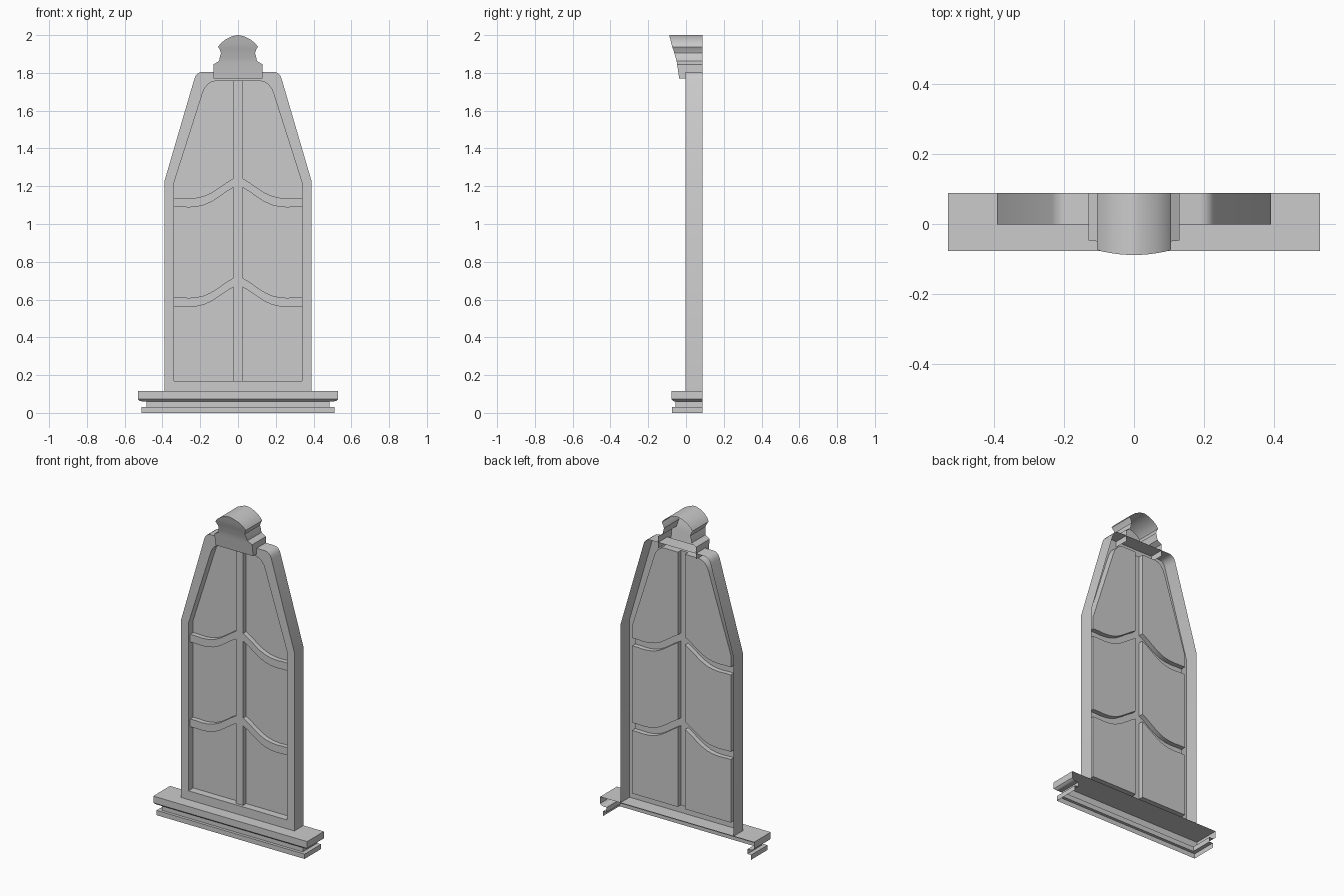
import bpy, bmesh, math

if "Cube" in bpy.data.objects:
    bpy.data.objects.remove(bpy.data.objects["Cube"])

BACK, FRONT, BAR_Y, GLASS_Y = 0.088, -0.002, 0.015, 0.045


def face(bm, pts):
    bm.faces.new([bm.verts.new(p) for p in pts])


def strip(bm, a, b, closed=False):
    """Quads between two equally long rows of points."""
    n = len(a)
    for i in range(n if closed else n - 1):
        j = (i + 1) % n
        face(bm, [a[i], a[j], b[j], b[i]])


def at(pts, y):
    return [(x, y, z) for x, z in pts]


def both_sides(half):
    """Mirror a right-half outline (bottom to top) into a full loop."""
    return half + [(-x, z) for x, z in reversed(half)]


def finish(bm, name):
    bmesh.ops.remove_doubles(bm, verts=bm.verts, dist=0.0002)
    bmesh.ops.recalc_face_normals(bm, faces=bm.faces)
    # open-backed shell: the visible side must face the front
    if sum(f.normal.y * f.calc_area() for f in bm.faces) > 0:
        bmesh.ops.reverse_faces(bm, faces=bm.faces)
    me = bpy.data.meshes.new(name)
    bm.to_mesh(me)
    bm.free()
    ob = bpy.data.objects.new(name, me)
    bpy.context.collection.objects.link(ob)
    bpy.ops.object.select_all(action='DESELECT')
    ob.select_set(True)
    bpy.context.view_layer.objects.active = ob
    bpy.ops.object.shade_smooth_by_angle(angle=math.radians(30))


# window frame with rounded shoulders
outer = [(0.39, 0.115), (0.39, 1.225), (0.232, 1.765), (0.226, 1.782),
         (0.216, 1.795), (0.203, 1.803), (0.188, 1.806)]
inner = [(0.34, 0.17), (0.34, 1.215), (0.19, 1.685), (0.18, 1.712),
         (0.164, 1.735), (0.145, 1.75), (0.12, 1.757)]
bm = bmesh.new()
o, i = both_sides(outer), both_sides(inner)
strip(bm, at(o, BACK), at(o, FRONT))
strip(bm, at(o, FRONT), at(i, FRONT), True)
strip(bm, at(i, FRONT), at(i, BAR_Y), True)

# curved glazing bars: (x, rise) measured from the mullion outwards
curve = [(0.025, 0.103), (0.06, 0.082), (0.10, 0.054), (0.14, 0.028),
         (0.18, 0.010), (0.22, 0.001), (0.26, -0.002), (0.30, 0), (0.34, 0)]


def bar_edge(z):
    return [(x, z + r) for x, r in curve]


bars = [(bar_edge(z), bar_edge(z + 0.048)) for z in (0.563, 1.09)]
sill_edge = [(0.025, 0.17), (0.34, 0.17)]
head_edge = [(0.025, 1.757)] + inner[:0:-1]
panes = [(sill_edge, bars[0][0]), (bars[0][1], bars[1][0]), (bars[1][1], head_edge)]

for s in (1, -1):
    # recessed glass panes with their reveals
    for low, high in panes:
        loop = [(s * x, z) for x, z in low + high[::-1]]
        strip(bm, at(loop, BAR_Y), at(loop, GLASS_Y), True)
        face(bm, at(loop, GLASS_Y))
    # curved bar fronts
    for low, high in bars:
        strip(bm, at([(s * x, z) for x, z in low], BAR_Y),
              at([(s * x, z) for x, z in high], BAR_Y))

# central mullion front
post = [e[0] for pair in panes for e in pair]
strip(bm, at(post, BAR_Y), at([(-x, z) for x, z in post], BAR_Y))
finish(bm, "window_frame")

# moulded sill, open at the back: (half width, front y, z)
bm = bmesh.new()
profile = [(0.51, -0.073, 0), (0.51, -0.073, 0.03), (0.485, -0.055, 0.03),
           (0.485, -0.055, 0.06), (0.506, -0.06, 0.06), (0.52, -0.068, 0.064),
           (0.53, -0.077, 0.073), (0.53, -0.077, 0.115)]
rows = [[(-w, BACK, z), (-w, y, z), (w, y, z), (w, BACK, z)] for w, y, z in profile]
for a, b in zip(rows, rows[1:]):
    strip(bm, a, b)
face(bm, rows[-1])
finish(bm, "sill")

# keystone, leaning forward towards its rounded top: (half width, front y, z)
bm = bmesh.new()
profile = [(0.13, -0.036, 1.77), (0.13, -0.047, 1.845), (0.10, -0.05, 1.863),
           (0.096, -0.056, 1.885), (0.09, -0.062, 1.905), (0.096, -0.067, 1.922),
           (0.105, -0.073, 1.938), (0.092, -0.078, 1.956), (0.065, -0.083, 1.978),
           (0.035, -0.087, 1.992), (0.012, -0.088, 1.999), (0.0015, -0.088, 2.0)]
rows = [[(-w, BACK, z), (-w, y, z), (w, y, z), (w, BACK, z)] for w, y, z in profile]
for a, b in zip(rows, rows[1:]):
    strip(bm, a, b)
face(bm, rows[-1])
# underside overhanging the frame
face(bm, [(-0.13, FRONT, 1.77), (-0.13, -0.036, 1.77), (0.13, -0.036, 1.77), (0.13, FRONT, 1.77)])
finish(bm, "keystone")
